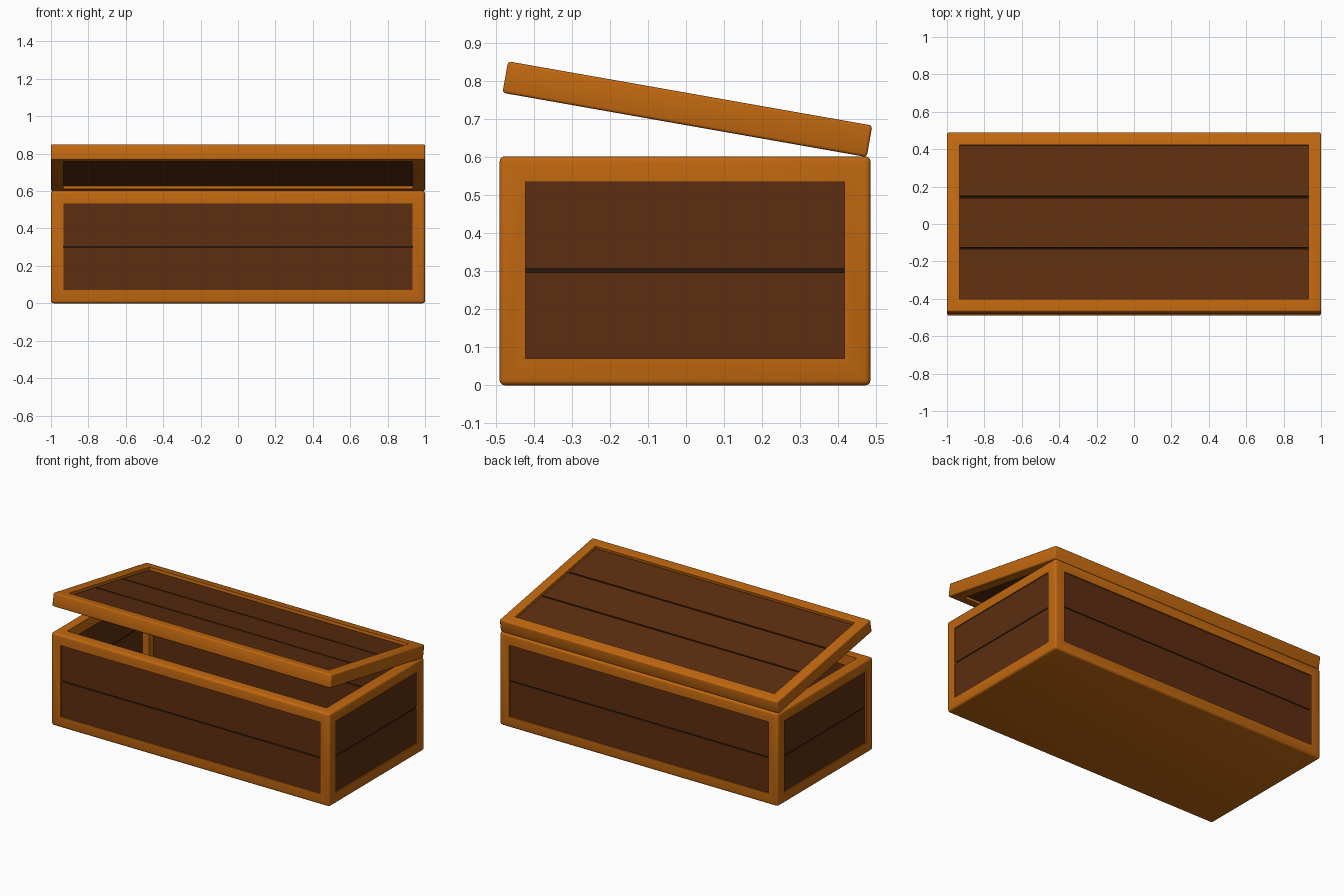
import bpy, bmesh, math
from mathutils import Vector

old = bpy.data.objects.get("Cube")
if old:
    bpy.data.objects.remove(old, do_unlink=True)


def material(name, rgb):
    m = bpy.data.materials.new(name)
    m.use_nodes = True
    colour = (*rgb, 1)
    m.diffuse_color = colour
    m.node_tree.nodes["Principled BSDF"].inputs["Base Color"].default_value = colour
    return m


honey = material("honey wood", (0.53, 0.137, 0.005))
brown = material("dark brown wood", (0.107, 0.027, 0.005))
shadow = material("seam brown", (0.02, 0.008, 0.003))


def box(name, lo, hi, mat=None, bevel=0):
    """Axis-aligned block between two corners, optionally with rounded edges."""
    lo, hi = Vector(lo), Vector(hi)
    bm = bmesh.new()
    bmesh.ops.create_cube(bm, size=1)
    for v in bm.verts:
        v.co = Vector([(lo[i] + hi[i]) / 2 + v.co[i] * (hi[i] - lo[i]) for i in range(3)])
    if bevel:
        bmesh.ops.bevel(bm, geom=bm.edges[:], offset=bevel, segments=3,
                        profile=0.5, affect='EDGES')
    mesh = bpy.data.meshes.new(name)
    bm.to_mesh(mesh)
    bm.free()
    ob = bpy.data.objects.new(name, mesh)
    bpy.context.collection.objects.link(ob)
    if mat:
        mesh.materials.append(mat)
    return ob


def activate(ob):
    bpy.ops.object.select_all(action='DESELECT')
    ob.select_set(True)
    bpy.context.view_layer.objects.active = ob


def cut(ob, lo, hi):
    """Remove a block from an object."""
    cutter = box("cutter", lo, hi)
    cutter.hide_render = True
    mod = ob.modifiers.new("opening", 'BOOLEAN')
    mod.operation, mod.solver, mod.object = 'DIFFERENCE', 'EXACT', cutter
    activate(ob)
    bpy.ops.object.modifier_apply(modifier=mod.name)
    bpy.data.objects.remove(cutter, do_unlink=True)


def smooth(ob):
    activate(ob)
    bpy.ops.object.shade_smooth_by_angle(angle=math.radians(35))


def planks(name, lo, hi, axis, count, thin):
    """Split a panel into planks along one axis, with a dark core in the seams."""
    gap = 0.01
    step = (hi[axis] - lo[axis]) / count
    parts = []
    for i in range(count):
        a, b = list(lo), list(hi)
        a[axis] = lo[axis] + i * step + (gap / 2 if i else 0)
        b[axis] = lo[axis] + (i + 1) * step - (gap / 2 if i < count - 1 else 0)
        parts.append(box(f"{name}_plank_{i + 1}", a, b, brown))
        if i:
            a[axis], b[axis] = lo[axis] + i * step - gap / 2, lo[axis] + i * step + gap / 2
            inset = (hi[thin] - lo[thin]) * 0.3
            a[thin] += inset
            b[thin] -= inset
            parts.append(box(f"{name}_seam_{i}", a, b, shadow))
    return parts


# Chest frame: rounded block, hollowed, with a window through each pair of walls
front, back, top = -0.49, 0.485, 0.602
rail = 0.068
x_in, y0, y1 = 1 - rail, front + rail, back - rail
z0, z1 = 0.07, 0.534
frame = box("chest_frame", (-1, front, 0), (1, back, top), honey, 0.014)
cut(frame, (-x_in, y0, z0), (x_in, y1, 1))
cut(frame, (-x_in, -1, z0), (x_in, 1, z1))
cut(frame, (-2, y0, z0), (2, y1, z1))
smooth(frame)

# Wall panels, set a little behind the frame faces
recess, thick = 0.008, 0.014
planks("front_wall", (-x_in, front + recess, z0), (x_in, front + recess + thick, z1), 2, 2, 1)
planks("back_wall", (-x_in, back - recess - thick, z0), (x_in, back - recess, z1), 2, 2, 1)
for side, name in ((1, "left_wall"), (-1, "right_wall")):
    xs = sorted((side * (1 - recess), side * (1 - recess - thick)))
    planks(name, (xs[0], y0, z0), (xs[1], y1, z1), 2, 2, 0)

# Lid: framed planks, modelled from its hinge line and tilted open
depth, height = 0.972, 0.084
lid = box("lid_frame", (-1, -depth, 0), (1, 0, height), honey, 0.008)
cut(lid, (-x_in, -depth + rail, -1), (x_in, -rail, 1))
smooth(lid)
lid_parts = [lid] + planks("lid", (-x_in, -depth + rail, 0.015),
                           (x_in, -rail, height - 0.018), 1, 3, 2)
for ob in lid_parts:
    ob.location = (0, 0.475, 0.6)
    ob.rotation_euler.x = math.radians(-10)
